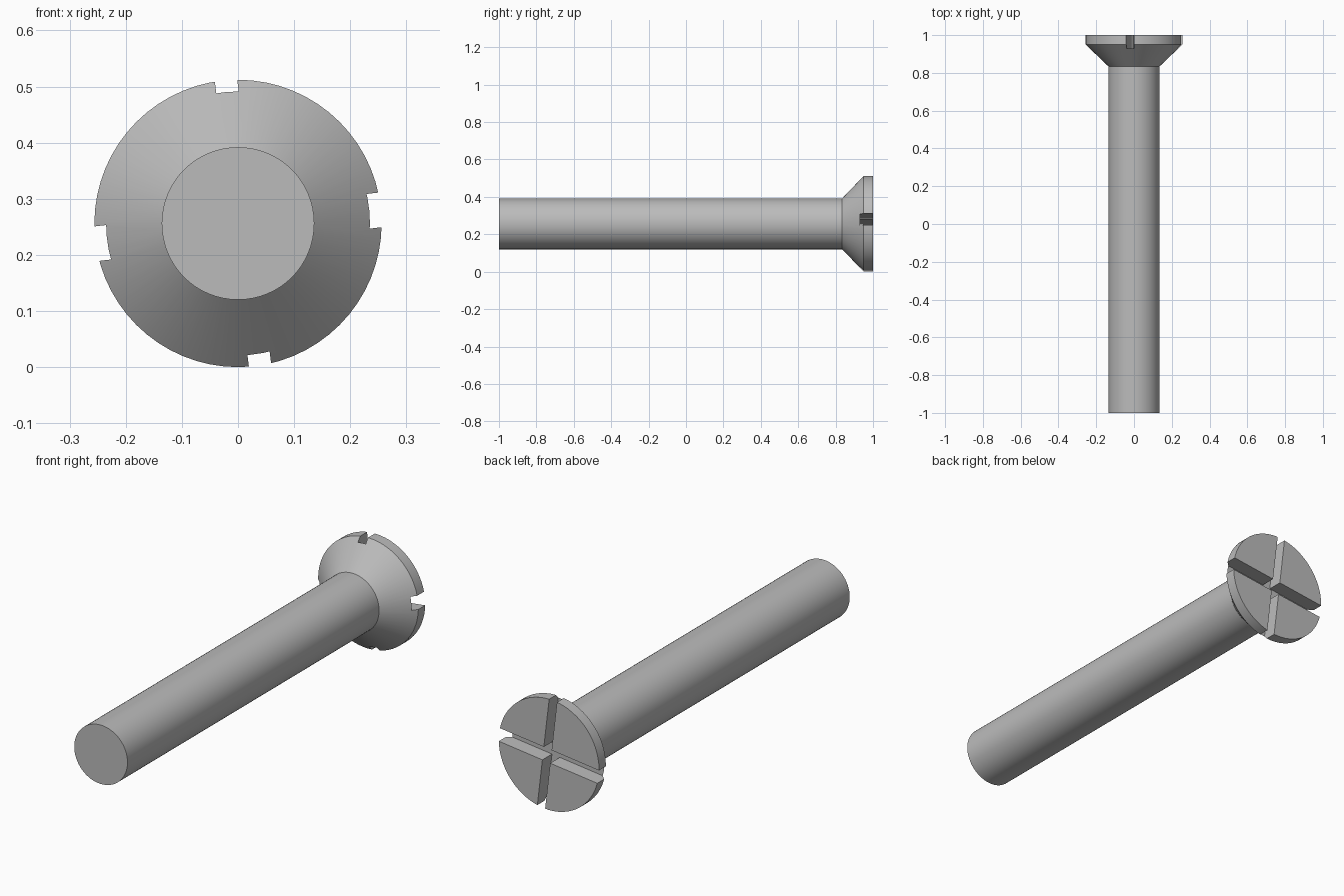
import bpy, bmesh
from math import radians, pi
from mathutils import Matrix, Vector

default = bpy.data.objects.get("Cube")
if default:
    bpy.data.objects.remove(default)

HEAD_R, SHAFT_R = 0.256, 0.136
SEGMENTS = 64
TILT = radians(6.8)

steel = bpy.data.materials.new("steel_grey")
colour = (0.5, 0.5, 0.5, 1)
steel.diffuse_color = colour
steel.use_nodes = True
steel.node_tree.nodes["Principled BSDF"].inputs["Base Color"].default_value = colour


def add_object(name, bm):
    bmesh.ops.recalc_face_normals(bm, faces=bm.faces)
    mesh = bpy.data.meshes.new(name)
    bm.to_mesh(mesh)
    bm.free()
    mesh.materials.append(steel)
    obj = bpy.data.objects.new(name, mesh)
    bpy.context.collection.objects.link(obj)
    return obj


def lathe(name, profile):
    """Spin (radius, y) points into a closed solid about the screw axis."""
    bm = bmesh.new()
    rings = []
    for radius, y in profile:
        ring = bmesh.ops.create_circle(bm, segments=SEGMENTS, radius=radius)["verts"]
        place = Matrix.Translation((0, y, HEAD_R)) @ Matrix.Rotation(pi / 2, 4, "X")
        bmesh.ops.transform(bm, matrix=place, verts=ring)
        rings.append(ring)
    for a, b in zip(rings, rings[1:]):
        for i in range(SEGMENTS):
            j = (i + 1) % SEGMENTS
            bm.faces.new((a[i], a[j], b[j], b[i]))
    bm.faces.new(rings[0])
    bm.faces.new(rings[-1])
    return add_object(name, bm)


def slot_cutter(name, size, offset):
    """Box across the head, tilted about the screw axis."""
    bm = bmesh.new()
    place = (Matrix.Translation((0, 0, HEAD_R)) @ Matrix.Rotation(-TILT, 4, "Y")
             @ Matrix.Translation(offset) @ Matrix.Diagonal((*size, 1)))
    bmesh.ops.create_cube(bm, size=1, matrix=place)
    obj = add_object(name, bm)
    obj.hide_render = True
    obj.hide_viewport = True
    return obj


# Shaft, countersunk cone and rim in one turned body
screw = lathe("countersunk_screw", [(SHAFT_R, -1), (SHAFT_R, 0.835),
                                    (HEAD_R, 0.95), (HEAD_R, 1)])

# Crossed slots in the back of the head
cutters = [
    slot_cutter("upright_slot_cutter", (0.04, 0.14, 0.7), Vector((0.009, 1, 0))),
    slot_cutter("level_slot_cutter", (0.7, 0.14, 0.062), Vector((0, 1, -0.006))),
]
for cutter in cutters:
    cut = screw.modifiers.new(cutter.name, "BOOLEAN")
    cut.operation = "DIFFERENCE"
    cut.solver = "EXACT"
    cut.object = cutter

# Bake the slots, then shade the turned surfaces smooth
bpy.context.view_layer.objects.active = screw
screw.select_set(True)
for modifier in list(screw.modifiers):
    bpy.ops.object.modifier_apply(modifier=modifier.name)
for cutter in cutters:
    bpy.data.objects.remove(cutter)
bpy.ops.object.shade_smooth_by_angle(angle=radians(30))
